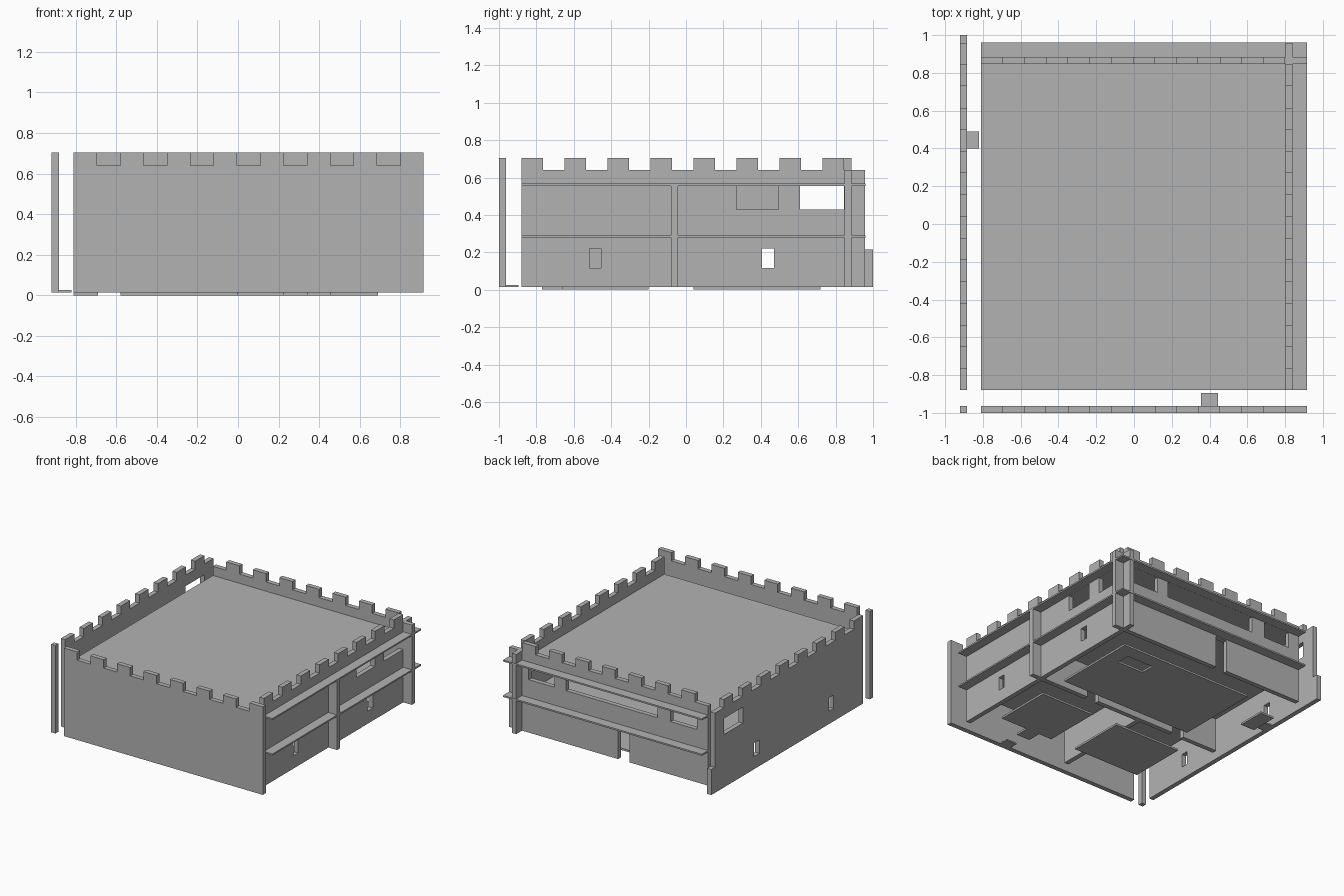
import bpy, bmesh
from mathutils import Vector

cube = bpy.data.objects.get("Cube")
if cube:
    bpy.data.objects.remove(cube)

grey = bpy.data.materials.new("plain grey")
grey.use_nodes = True
GREY = (0.45, 0.45, 0.45, 1)
grey.diffuse_color = GREY
grey.node_tree.nodes["Principled BSDF"].inputs["Base Color"].default_value = GREY

T = 0.037        # panel thickness
BASE = 0.015     # foot of the walls
RIM = 0.64       # foot of the battlements
TOP = 0.705
STEP = 0.115     # width of a merlon and of a gap


def panel(name, axis, start, thick, solid, holes=()):
    """Flat panel: union of solid rectangles minus holes, extruded along axis."""
    rects = list(solid) + list(holes)
    us = sorted({round(v, 4) for r in rects for v in r[:2]})
    vs = sorted({round(v, 4) for r in rects for v in r[2:]})

    def inside(u, v, group):
        return any(a < u < b and c < v < d for a, b, c, d in group)

    def place(u, v):
        return Vector({"x": (start, u, v), "y": (u, start, v), "z": (u, v, start)}[axis])

    bm = bmesh.new()
    for u0, u1 in zip(us, us[1:]):
        for v0, v1 in zip(vs, vs[1:]):
            u, v = (u0 + u1) / 2, (v0 + v1) / 2
            if inside(u, v, solid) and not inside(u, v, holes):
                corners = ((u0, v0), (u1, v0), (u1, v1), (u0, v1))
                bm.faces.new([bm.verts.new(place(*c)) for c in corners])
    bmesh.ops.remove_doubles(bm, verts=bm.verts, dist=0.0005)
    ext = bmesh.ops.extrude_face_region(bm, geom=bm.faces[:], use_keep_orig=True)
    moved = [g for g in ext["geom"] if isinstance(g, bmesh.types.BMVert)]
    shift = Vector([thick if axis == a else 0 for a in "xyz"])
    bmesh.ops.translate(bm, verts=moved, vec=shift)
    bmesh.ops.recalc_face_normals(bm, faces=bm.faces)
    mesh = bpy.data.meshes.new(name)
    bm.to_mesh(mesh)
    bm.free()
    mesh.materials.append(grey)
    obj = bpy.data.objects.new(name, mesh)
    bpy.context.scene.collection.objects.link(obj)


def merlons(first, count):
    return [(first + 2 * STEP * i, first + 2 * STEP * i + STEP, RIM, TOP)
            for i in range(count)]


# Openings shared by the two side walls
slits = [(-0.515, -0.455, 0.115, 0.22), (0.405, 0.47, 0.115, 0.22)]
wide_window = (0.61, 0.845, 0.43, 0.555)

# Outer walls with battlements
panel("front_wall", "y", -1, T, [(-0.81, 0.915, BASE, RIM)] + merlons(-0.81, 8))
panel("plus_x_wall", "x", 0.803, T,
      [(-0.88, 0.957, BASE, RIM)] + merlons(-0.88, 8),
      slits + [wide_window, (0.27, 0.495, 0.43, 0.555)])
panel("minus_x_wall", "x", -0.92, T,
      [(-0.88, 0.957, BASE, RIM), (0.957, 1, BASE, 0.215)] + merlons(-0.88, 8),
      slits + [wide_window])
panel("back_wall", "y", 0.847, T,
      [(-0.81, 0.915, BASE, RIM)] + merlons(-0.695, 7),
      [(-0.715, -0.485, 0.43, 0.555), (-0.37, 0.42, 0.43, 0.555),
       (0.52, 0.745, 0.43, 0.555), (-0.13, -0.03, BASE, 0.27)])

# Free-standing corner post
panel("corner_post", "z", BASE, TOP - BASE, [(-0.92, -0.883, -1, -0.963)])

# Floor and roof slabs, projecting as ledges on two sides
for name, z in (("middle_floor", 0.278), ("roof", 0.556)):
    panel(name, "z", z, 0.012, [(-0.81, 0.915, -0.88, 0.96)])

# Inner cross wall, whose end shows as a pilaster, and dividing wall
panel("cross_wall", "y", -0.08, T, [(-0.81, 0.915, BASE, 0.556)],
      [(0.3, 0.4, BASE, 0.22), (-0.5, -0.4, BASE, 0.22)])
panel("dividing_wall", "x", -0.12, T, [(-0.88, -0.08, BASE, 0.278)])

# Door sills
panel("front_sill", "z", BASE, 0.01, [(0.355, 0.445, -0.963, -0.895)])
panel("side_sill", "z", BASE, 0.01, [(-0.885, -0.82, 0.4, 0.49)])

# Ground plates under the rooms
panel("ground_plates", "z", 0, BASE,
      [(0.225, 0.69, -0.66, -0.2), (0.34, 0.455, -0.77, -0.66),
       (-0.58, 0, -0.66, -0.2), (-0.465, 0.69, 0.04, 0.72),
       (-0.81, -0.69, 0.38, 0.6)],
      [(0.34, 0.57, 0.5, 0.61)])
